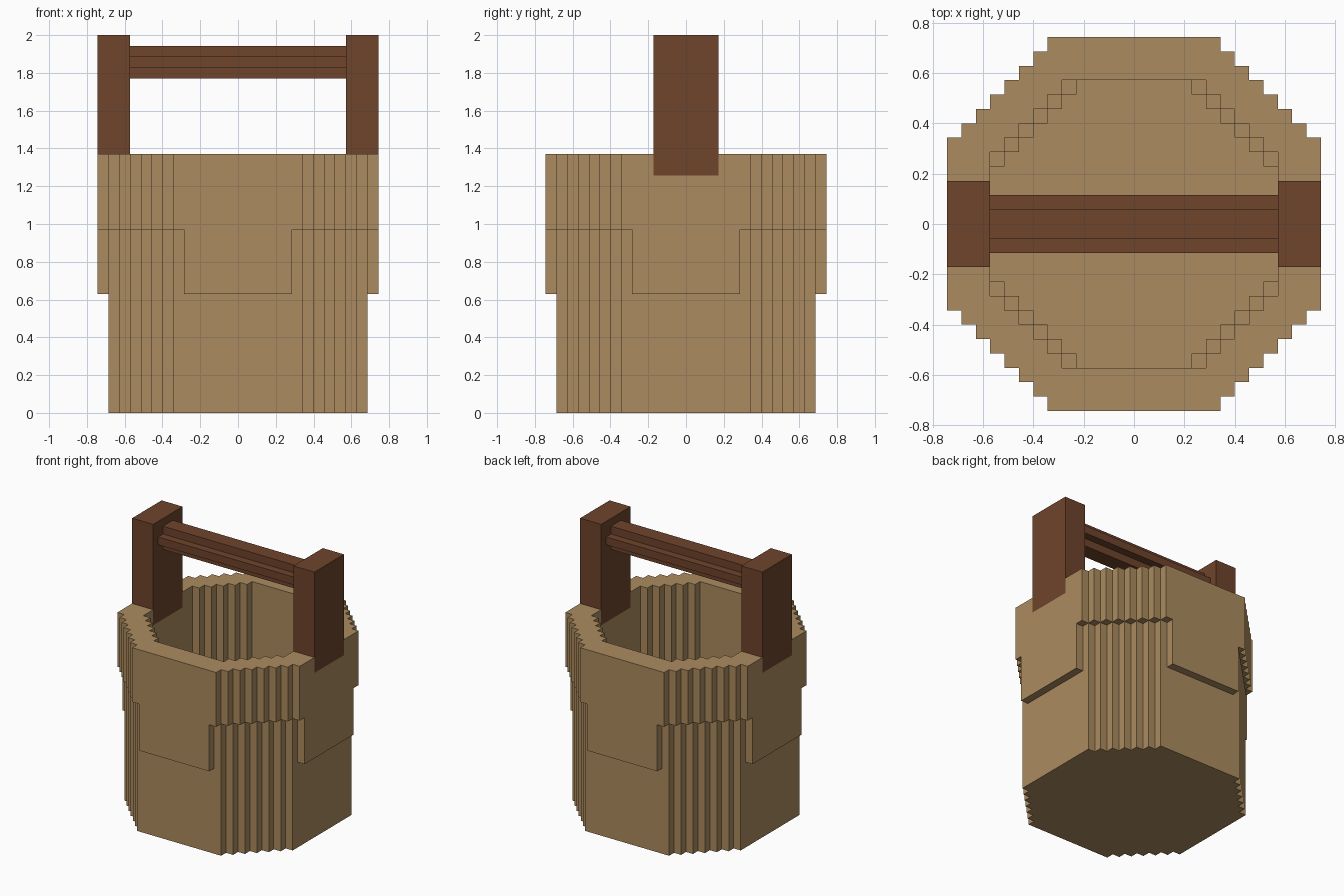
import bpy
import bmesh
from math import radians
from mathutils import Vector

if "Cube" in bpy.data.objects:
    bpy.data.objects.remove(bpy.data.objects["Cube"], do_unlink=True)

U = 2 / 35  # one block


def make_material(name, rgb):
    mat = bpy.data.materials.new(name)
    mat.use_nodes = True
    color = (*rgb, 1)
    mat.diffuse_color = color
    mat.node_tree.nodes["Principled BSDF"].inputs["Base Color"].default_value = color
    return mat


tan = make_material("tan wood", (0.41, 0.258, 0.114))
brown = make_material("dark brown wood", (0.158, 0.058, 0.025))


def build_blocks(name, mat, xs, ys, zs, filled):
    """Skin the grid cells for which filled(x, y, z) holds, in block units."""
    bm = bmesh.new()
    axes = (xs, ys, zs)

    def solid(cell):
        if any(c < 0 or c >= len(a) - 1 for c, a in zip(cell, axes)):
            return False
        return filled(*((a[c] + a[c + 1]) / 2 for c, a in zip(cell, axes)))

    for i in range(len(xs) - 1):
        for j in range(len(ys) - 1):
            for k in range(len(zs) - 1):
                cell = (i, j, k)
                if not solid(cell):
                    continue
                for axis in range(3):
                    for side in (0, 1):
                        near = list(cell)
                        near[axis] += 2 * side - 1
                        if solid(near):
                            continue
                        b, c = (axis + 1) % 3, (axis + 2) % 3
                        loop = [(0, 0), (1, 0), (1, 1), (0, 1)]
                        corners = []
                        for db, dc in loop if side else loop[::-1]:
                            p = Vector()
                            p[axis] = axes[axis][cell[axis] + side]
                            p[b] = axes[b][cell[b] + db]
                            p[c] = axes[c][cell[c] + dc]
                            corners.append(bm.verts.new(p * U))
                        bm.faces.new(corners)
    # Merge the cells into large flat faces
    bmesh.ops.remove_doubles(bm, verts=bm.verts[:], dist=U / 100)
    bmesh.ops.dissolve_limit(bm, angle_limit=radians(1),
                             verts=bm.verts[:], edges=bm.edges[:])
    mesh = bpy.data.meshes.new(name)
    bm.to_mesh(mesh)
    bm.free()
    mesh.materials.append(mat)
    obj = bpy.data.objects.new(name, mesh)
    bpy.context.collection.objects.link(obj)
    return obj


def octagon(x, y, half, corner):
    """Octagon with stepped corners."""
    x, y = abs(x), abs(y)
    return max(x, y) < half and x + y < corner


FLOOR, LEDGE, BAND, NOTCH, RIM = 2, 11, 17, 22, 24


def bucket(x, y, z):
    # Posts are let into the rim
    if z > NOTCH and abs(x) > 10 and abs(y) < 3:
        return False
    # Hollow inside, a step wider above the ledge
    if z > FLOOR and octagon(x, y, 10, 15 if z > LEDGE else 14):
        return False
    # Thicker band around the top, with a tab hanging on each side
    tab = z > LEDGE and min(abs(x), abs(y)) < 5
    if z > BAND or tab:
        return octagon(x, y, 13, 19)
    return octagon(x, y, 12, 18)


grid = list(range(-13, 14))
build_blocks("bucket", tan, grid, grid,
             [0, FLOOR, LEDGE, BAND, NOTCH, RIM], bucket)

# Upright posts
for name, x in (("left_post", 10), ("right_post", -13)):
    build_blocks(name, brown, [x, x + 3], [-3, 3], [NOTCH, 35],
                 lambda x, y, z: True)

# Crossbar with a plus-shaped section
build_blocks("handle_bar", brown, [-10, 10], [-2, -1, 1, 2], [31, 32, 33, 34],
             lambda x, y, z: abs(y) < 1 or 32 < z < 33)
